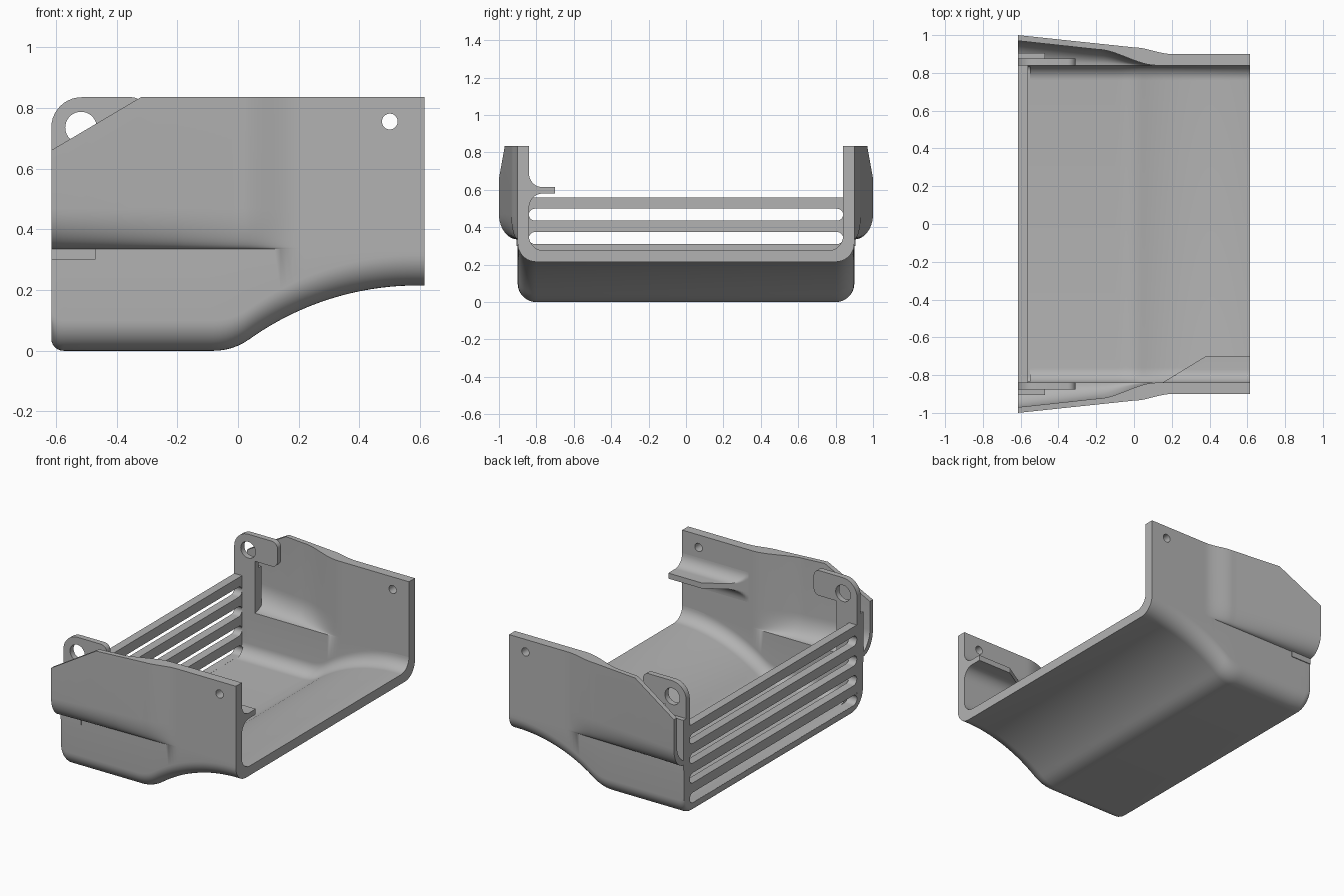
import bpy, bmesh
from math import sin, cos, pi, sqrt, radians

cube = bpy.data.objects.get("Cube")
if cube:
    bpy.data.objects.remove(cube)

grey = bpy.data.materials.new("plain grey")
grey.use_nodes = True
grey.diffuse_color = (0.45, 0.45, 0.45, 1)
grey.node_tree.nodes["Principled BSDF"].inputs["Base Color"].default_value = grey.diffuse_color

XL, XR, TOP = -0.615, 0.615, 0.835


def finish(name, bm):
    bmesh.ops.recalc_face_normals(bm, faces=bm.faces)
    mesh = bpy.data.meshes.new(name)
    bm.to_mesh(mesh)
    bm.free()
    obj = bpy.data.objects.new(name, mesh)
    bpy.context.collection.objects.link(obj)
    mesh.materials.append(grey)
    return obj


def prism(name, pts, axis, a, b):
    """Extrude a 2D outline from a to b along x (points y,z) or y (points x,z)."""
    bm = bmesh.new()
    place = (lambda p, d: (d, *p)) if axis == "x" else (lambda p, d: (p[0], d, p[1]))
    rings = [[bm.verts.new(place(p, d)) for p in pts] for d in (a, b)]
    for ring in rings:
        bm.faces.new(ring)
    n = len(pts)
    for i in range(n):
        j = (i + 1) % n
        bm.faces.new((rings[0][i], rings[0][j], rings[1][j], rings[1][i]))
    return finish(name, bm)


def arc(cx, cz, rx, rz, start, end, n=10):
    angles = [radians(start + (end - start) * i / n) for i in range(n + 1)]
    return [(cx + rx * cos(t), cz + rz * sin(t)) for t in angles]


def cut(obj, cutters):
    for c in cutters:
        mod = obj.modifiers.new("cut", "BOOLEAN")
        mod.operation, mod.solver, mod.object = "DIFFERENCE", "EXACT", c
        bpy.context.view_layer.objects.active = obj
        bpy.ops.object.modifier_apply(modifier=mod.name)


def smooth(obj):
    bpy.ops.object.select_all(action="DESELECT")
    obj.select_set(True)
    bpy.context.view_layer.objects.active = obj
    bpy.ops.object.shade_smooth_by_angle(angle=radians(30))


def ease(t):
    t = min(max(t, 0), 1)
    return t * t * (3 - 2 * t)


def underside(x):
    """Height of the bottom: rounded end, flat, then a sweep up to the open end."""
    if x < -0.575:
        return 0.04 - sqrt(max(0, 0.04 ** 2 - (x + 0.575) ** 2))
    if x < -0.08:
        return 0
    if x < 0.036:
        return 0.2 - sqrt(0.04 - (x + 0.08) ** 2)
    return 0.215 - 0.951 + sqrt(0.951 ** 2 - (min(x, 0.59) - 0.59) ** 2)


def outer_flare(x):
    line = 0.035 - 0.065 * min(x, 0) / 0.615
    return line * (1 - ease(x / 0.2))


def inner_flare(x):
    line = 0.085 - 0.045 * (min(x, -0.2) + 0.2) / 0.415
    return line * (1 - ease((x + 0.2) / 0.32))


def half_section(wall, floor, radius, flare, step, flare_top):
    pts = arc(wall - radius, floor + radius, radius, radius, -90, 0)
    pts += arc(wall, flare_top, flare, flare_top - step, -90, 0)
    return pts + [(wall + flare, TOP)]


# Flared tray shell, lofted along x
stations = [XL + 0.04 * (1 - cos(pi / 2 * i / 6)) for i in range(7)]
stations += [-0.5, -0.4, -0.3] + [-0.2 + i * 0.02 for i in range(41)] + [XR]
bm = bmesh.new()
loops = []
for x in stations:
    out = half_section(0.9, underside(x), 0.1, outer_flare(x), 0.335, 0.47)
    inn = half_section(0.84, underside(max(x, -0.57)) + 0.06, 0.08, inner_flare(x), 0.345, 0.48)
    loops.append([[bm.verts.new((x, y, z)) for y, z in [(-y, z) for y, z in reversed(h)] + h]
                  for h in (out, inn)])
n = len(loops[0][0])
for a, b in zip(loops, loops[1:]):
    for side in (0, 1):
        for i in range(n - 1):
            bm.faces.new((a[side][i], a[side][i + 1], b[side][i + 1], b[side][i]))
    for i in (0, n - 1):
        bm.faces.new((a[0][i], b[0][i], b[1][i], a[1][i]))
for o, k in (loops[0], loops[-1]):
    for i in range(n - 1):
        bm.faces.new((o[i], o[i + 1], k[i + 1], k[i]))
shell = finish("tray_shell", bm)

# Slotted end wall
end_wall = prism("end_wall", [(-0.86, 0.56), (-0.86, 0.09), (-0.82, 0.05),
                              (0.82, 0.05), (0.86, 0.09), (0.86, 0.56)], "x", XL + 0.001, -0.56)

# Cutters: slots, screw holes and the sloped wall corners
slots = []
for i in range(4):
    z = 0.0925 + 0.125 * i
    pts = arc(0.808, z, 0.032, 0.032, -90, 90) + arc(-0.808, z, 0.032, 0.032, 90, 270)
    slots.append(prism("slot_cutter", pts, "x", -0.7, -0.55))
screw = prism("screw_cutter", arc(0.5, 0.755, 0.026, 0.026, 0, 360, 32)[:-1], "y", -1.2, 1.2)
corner = prism("corner_cutter", [(-0.7, 0.61), (-0.2, 0.906), (-0.7, 0.95)], "y", -1.2, 1.2)
eye = prism("eye_cutter", arc(-0.517, 0.735, 0.052, 0.052, 0, 360, 40)[:-1], "y", -1.2, 1.2)
cut(end_wall, slots)
cut(shell, slots + [screw, corner])
parts = [shell, end_wall]

# Mounting lugs on posts, one at each side
lug_outline = (arc(XL + 0.1, TOP - 0.1, 0.1, 0.1, 180, 90)
               + arc(-0.35, TOP - 0.04, 0.04, 0.04, 90, 0, 6)
               + arc(-0.35, 0.715, 0.04, 0.04, 0, -90, 6)
               + [(-0.47, 0.675), (-0.47, 0.3), (XL, 0.3)])
for label, s in (("back", 1), ("front", -1)):
    lug = prism(label + "_lug", lug_outline, "y", s * 0.84, s * 0.876)
    cut(lug, [eye])
    post = prism(label + "_post", [(XL, 0.3), (-0.47, 0.3), (-0.47, 0.62), (XL, 0.62)],
                 "y", s * 0.87, s * 0.905)
    parts += [lug, post]

# Filleted ledge inside the front wall, clipped by a diagonal
profile = ([(-0.03, 0.69)] + arc(0.07, 0.69, 0.07, 0.075, 180, 270) + [(0.14, 0.615), (0.14, 0.58)]
           + arc(0.07, 0.5, 0.07, 0.08, 90, 180) + [(-0.03, 0.5)])
bm = bmesh.new()
rings = []
for x in [0.15 + 0.0115 * i for i in range(21)] + [XR]:
    width = min(0.14, (x - 0.15) * 0.14 / 0.23)
    rings.append([bm.verts.new((x, -0.84 + min(d, width), z)) for d, z in profile])
for a, b in zip(rings, rings[1:]):
    for i in range(len(profile)):
        j = (i + 1) % len(profile)
        bm.faces.new((a[i], a[j], b[j], b[i]))
bm.faces.new(rings[0])
bm.faces.new(rings[-1])
parts.append(finish("inner_ledge", bm))

for c in slots + [screw, corner, eye]:
    bpy.data.objects.remove(c)
for p in parts:
    smooth(p)
